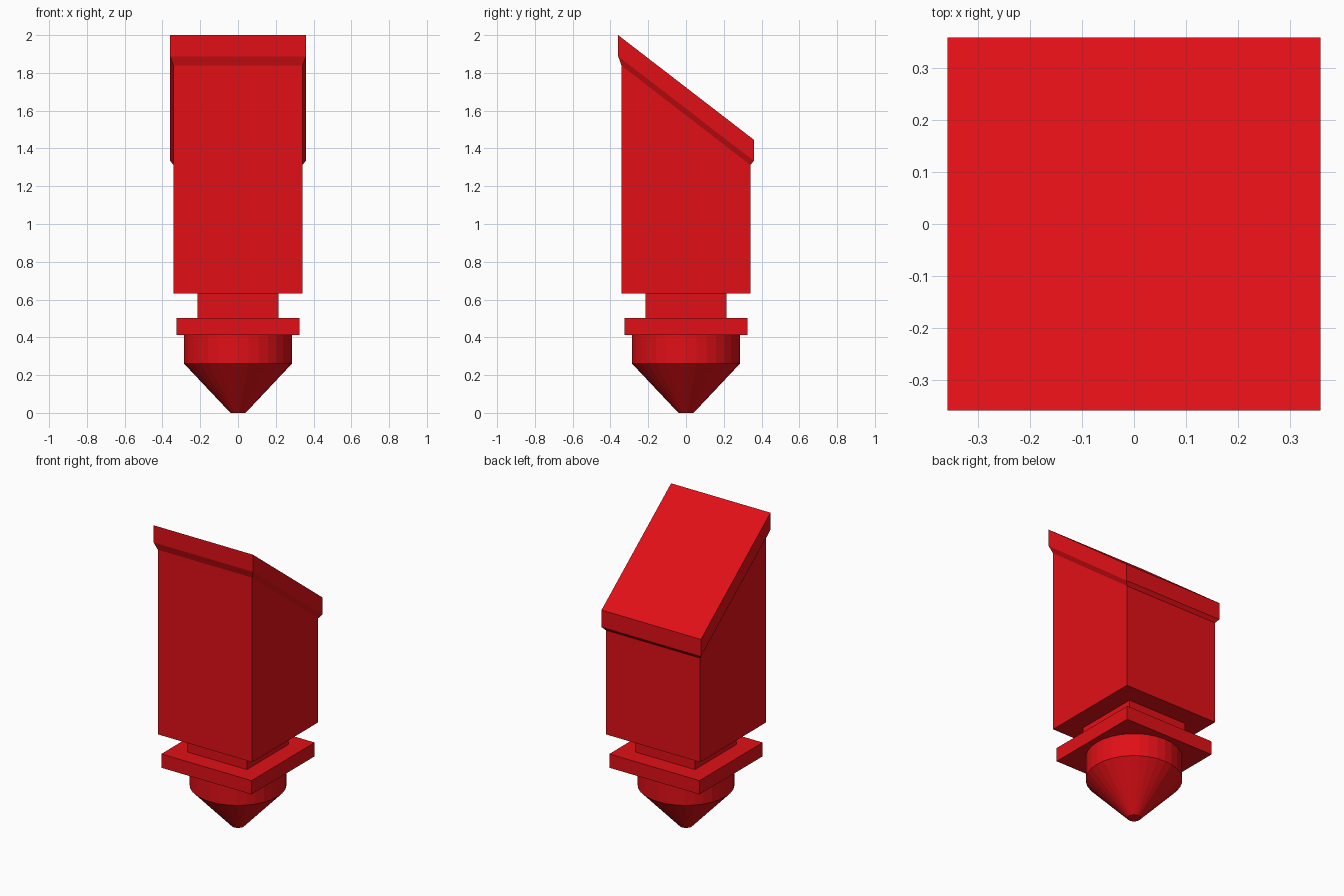
import bpy, bmesh, math

if "Cube" in bpy.data.objects:
    bpy.data.objects.remove(bpy.data.objects["Cube"])

SLOPE = -0.771  # fall of the slanted top from front to back

red = bpy.data.materials.new("red")
red.diffuse_color = (0.75, 0.005, 0.008, 1)
red.use_nodes = True
red.node_tree.nodes["Principled BSDF"].inputs["Base Color"].default_value = red.diffuse_color


def loft(name, rings, sides=4):
    """Stack rings of (half width or radius, centre height, slope along y)."""
    bm = bmesh.new()
    square = sides == 4
    offset = math.pi / 4 if square else 0
    scale = math.sqrt(2) if square else 1
    loops = []
    for r, z, slope in rings:
        loop = []
        for i in range(sides):
            a = offset + 2 * math.pi * i / sides
            x, y = r * scale * math.cos(a), r * scale * math.sin(a)
            loop.append(bm.verts.new((x, y, z + slope * y)))
        loops.append(loop)
    for lo, hi in zip(loops, loops[1:]):
        for i in range(sides):
            j = (i + 1) % sides
            bm.faces.new((lo[i], lo[j], hi[j], hi[i]))
    bm.faces.new(loops[0][::-1])
    bm.faces.new(loops[-1])
    mesh = bpy.data.meshes.new(name)
    bm.to_mesh(mesh)
    bm.free()
    mesh.materials.append(red)
    obj = bpy.data.objects.new(name, mesh)
    bpy.context.collection.objects.link(obj)
    return obj


# Round foot: blunt cone below a short cylinder
loft("pointed_foot", [(0.04, 0, 0), (0.287, 0.262, 0), (0.287, 0.412, 0)], 32)

# Square flange and the narrower neck above it
loft("flange", [(0.326, 0.412, 0), (0.326, 0.502, 0)])
loft("neck", [(0.215, 0.502, 0), (0.215, 0.632, 0)])

# Square shaft flaring through a bevel into the slanted cap
loft("slanted_shaft", [
    (0.341, 0.632, 0),
    (0.341, 1.575, SLOPE),
    (0.359, 1.611, SLOPE),
    (0.359, 1.723, SLOPE),
])
